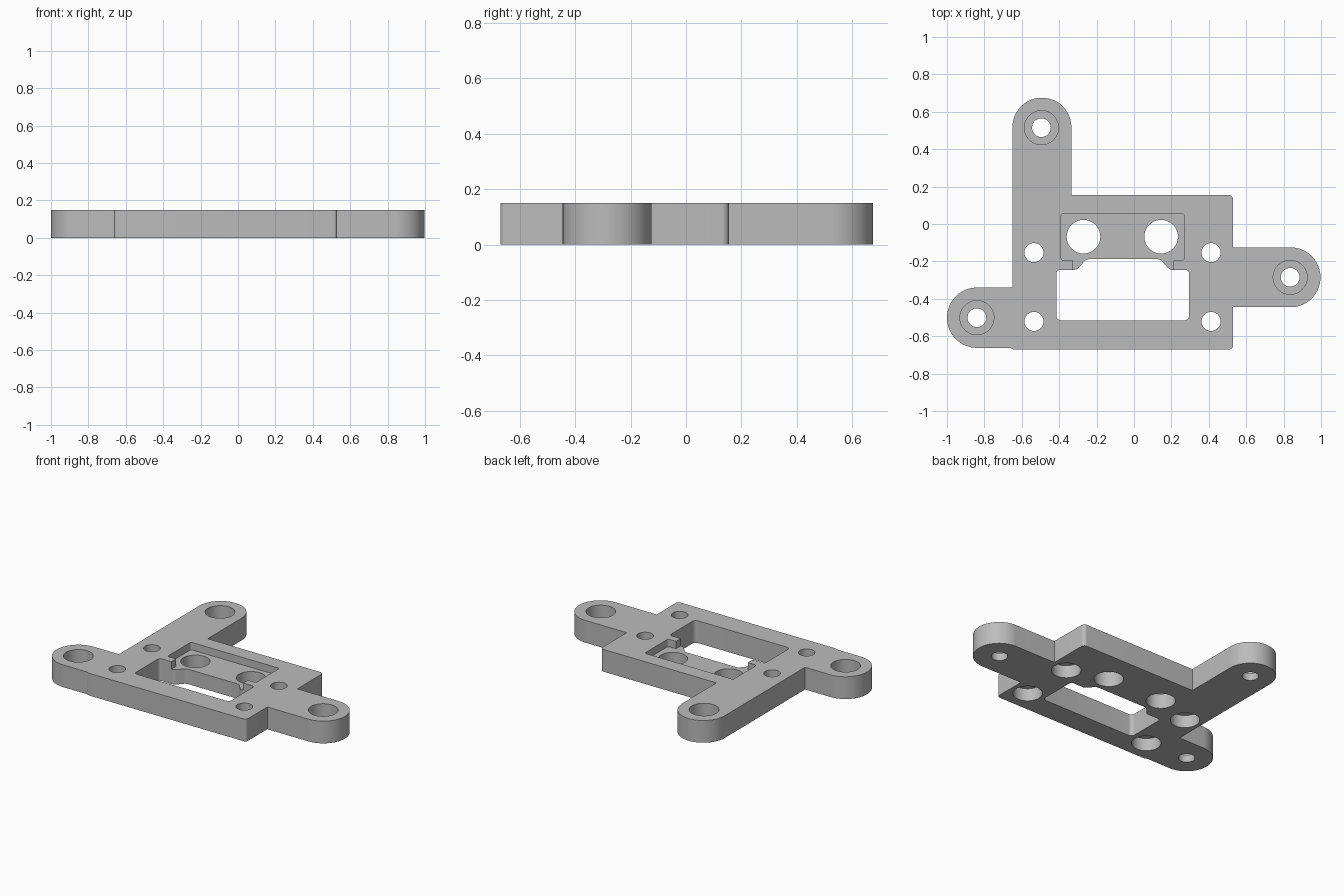
import bpy, bmesh, math
from mathutils import Vector

cube = bpy.data.objects.get("Cube")
if cube:
    bpy.data.objects.remove(cube, do_unlink=True)

THICK = 0.15
grey = bpy.data.materials.new("plain grey")
grey.use_nodes = True
COLOUR = (0.5, 0.5, 0.5, 1)
grey.diffuse_color = COLOUR
grey.node_tree.nodes["Principled BSDF"].inputs["Base Color"].default_value = COLOUR


def rounded(corners):
    """Outline from (x, y, radius) corners, each replaced by a tangent arc."""
    out = []
    for i, (x, y, r) in enumerate(corners):
        p = Vector((x, y))
        if r == 0:
            out.append(p)
            continue
        a = (Vector(corners[i - 1][:2]) - p).normalized()
        b = (Vector(corners[(i + 1) % len(corners)][:2]) - p).normalized()
        half = a.angle(b) / 2
        centre = p + (a + b).normalized() * r / math.sin(half)
        start = p + a * r / math.tan(half) - centre
        end = p + b * r / math.tan(half) - centre
        sweep = start.angle_signed(end)
        steps = 24 if r > 0.1 else 8
        for k in range(steps + 1):
            t = -sweep * k / steps
            c, s = math.cos(t), math.sin(t)
            out.append(centre + Vector((start.x * c - start.y * s,
                                        start.x * s + start.y * c)))
    # drop points where neighbouring arcs meet
    return [p for i, p in enumerate(out) if (p - out[i - 1]).length > 1e-4]


def circle(x, y, r, n=48):
    return [Vector((x + r * math.cos(math.tau * k / n),
                    y + r * math.sin(math.tau * k / n))) for k in range(n)]


def prism(name, outline, z0, z1):
    bm = bmesh.new()
    face = bm.faces.new([bm.verts.new((p.x, p.y, z0)) for p in outline])
    ext = bmesh.ops.extrude_face_region(bm, geom=[face])
    for v in ext["geom"]:
        if isinstance(v, bmesh.types.BMVert):
            v.co.z = z1
    bmesh.ops.recalc_face_normals(bm, faces=bm.faces)
    mesh = bpy.data.meshes.new(name)
    bm.to_mesh(mesh)
    bm.free()
    mesh.materials.append(grey)
    obj = bpy.data.objects.new(name, mesh)
    bpy.context.collection.objects.link(obj)
    return obj


# Plate with three round-ended mounting arms
R = 0.1599
plate = prism("mounting_plate", rounded([
    (-0.65, -0.67, 0.02), (0.53, -0.67, 0.02), (0.53, -0.445, 0),
    (0.997, -0.445, R), (0.997, -0.125, R), (0.53, -0.125, 0),
    (0.53, 0.155, 0.025), (-0.335, 0.155, 0), (-0.335, 0.675, 0.157),
    (-0.65, 0.675, 0.157), (-0.65, -0.34, 0), (-1.0, -0.34, R),
    (-1.0, -0.662, R), (-0.66, -0.662, 0)]), 0, THICK)


def cut(name, outline, z0=-0.1, z1=THICK + 0.1):
    cutter = prism(name, outline, z0, z1)
    cutter.hide_render = True
    mod = plate.modifiers.new(name, "BOOLEAN")
    mod.operation = "DIFFERENCE"
    mod.solver = "EXACT"
    mod.object = cutter
    bpy.context.view_layer.objects.active = plate
    bpy.ops.object.modifier_apply(modifier=name)
    bpy.data.objects.remove(cutter, do_unlink=True)


# Shallow top pocket with a narrower neck to the window
cut("pocket", rounded([
    (-0.39, 0.055, 0.015), (-0.39, -0.195, 0.015), (-0.325, -0.195, 0),
    (-0.325, -0.3, 0), (0.21, -0.3, 0), (0.21, -0.195, 0),
    (0.27, -0.195, 0.015), (0.27, 0.055, 0.015)]), 0.10)

# Window with a raised, softened upper edge
cut("window", rounded([
    (-0.415, -0.515, 0.025), (0.295, -0.515, 0.025), (0.295, -0.245, 0.02),
    (0.19, -0.245, 0.035), (0.14, -0.188, 0.035), (-0.255, -0.188, 0.035),
    (-0.305, -0.245, 0.035), (-0.415, -0.245, 0.02)]))

# Two large holes in the pocket floor
for x in (-0.27, 0.145):
    cut("large_hole", circle(x, -0.068, 0.09))

# Arm holes, counterbored from the top
for x, y in ((-0.495, 0.515), (0.835, -0.285), (-0.84, -0.501)):
    cut("arm_hole", circle(x, y, 0.05))
    cut("arm_counterbore", circle(x, y, 0.091), 0.05)

# Plate holes, counterbored from below
for x in (-0.535, 0.412):
    for y in (-0.153, -0.521):
        cut("plate_hole", circle(x, y, 0.051))
        cut("plate_counterbore", circle(x, y, 0.09), -0.1, 0.085)

# Smooth shading with crisp edges
bpy.ops.object.select_all(action="DESELECT")
plate.select_set(True)
bpy.context.view_layer.objects.active = plate
bpy.ops.object.shade_smooth_by_angle(angle=math.radians(30))
